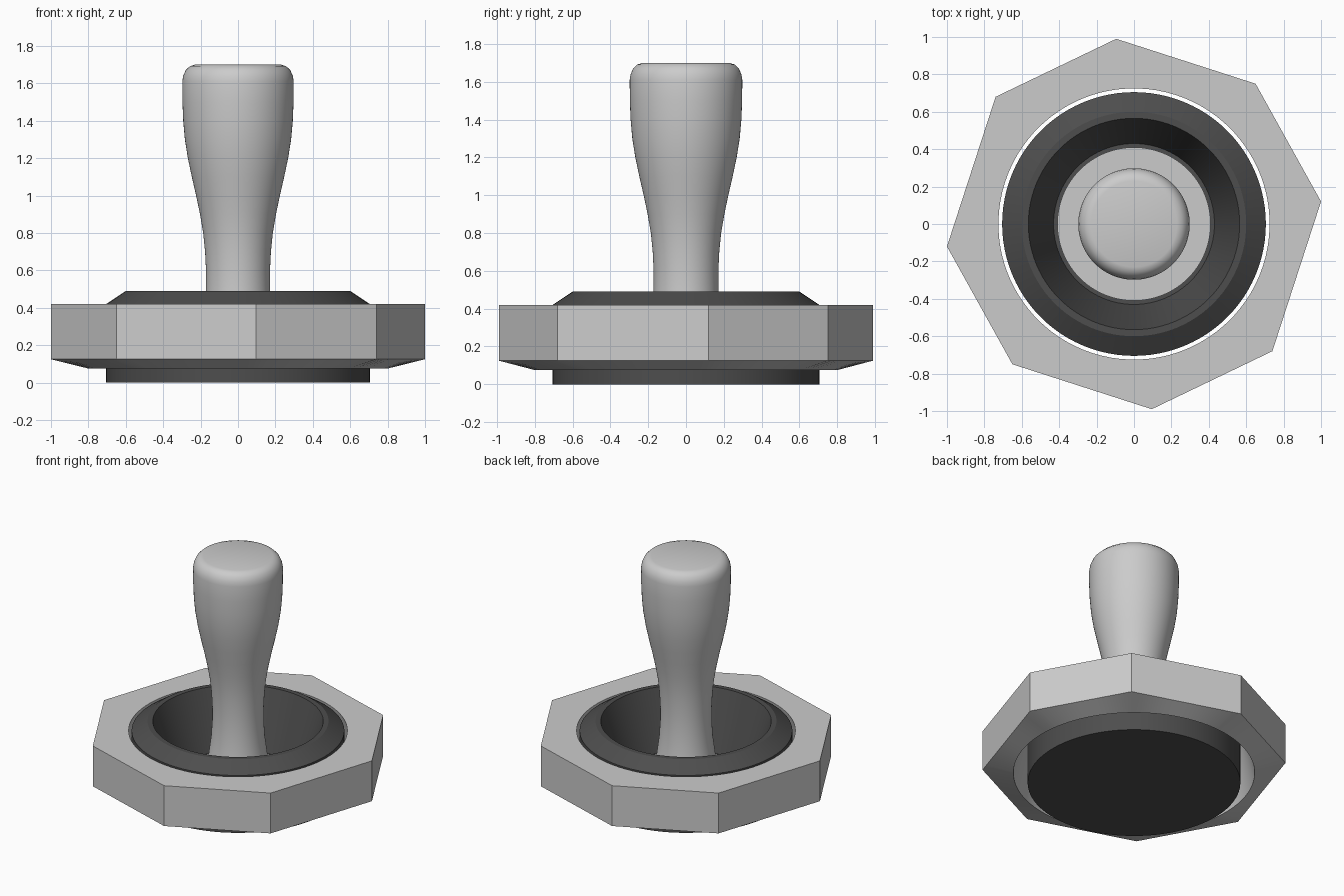
import bpy, bmesh, math

if "Cube" in bpy.data.objects:
    bpy.data.objects.remove(bpy.data.objects["Cube"])

def material(name, v):
    m = bpy.data.materials.new(name)
    m.diffuse_color = (v, v, v, 1)
    m.use_nodes = True
    m.node_tree.nodes["Principled BSDF"].inputs["Base Color"].default_value = m.diffuse_color
    return m

light = material("light grey", 0.6)
dark = material("dark rubber", 0.075)

def make(name, bm, mat, angle):
    bmesh.ops.remove_doubles(bm, verts=bm.verts, dist=1e-5)
    bmesh.ops.recalc_face_normals(bm, faces=bm.faces)
    me = bpy.data.meshes.new(name)
    bm.to_mesh(me)
    bm.free()
    me.materials.append(mat)
    ob = bpy.data.objects.new(name, me)
    bpy.context.collection.objects.link(ob)
    bpy.ops.object.select_all(action='DESELECT')
    ob.select_set(True)
    bpy.context.view_layer.objects.active = ob
    bpy.ops.object.shade_smooth_by_angle(angle=math.radians(angle))

def lathe(name, profile, mat, angle=30, steps=96):
    bm = bmesh.new()
    vs = [bm.verts.new((r, 0, z)) for r, z in profile]
    es = [bm.edges.new(p) for p in zip(vs, vs[1:])]
    bmesh.ops.spin(bm, geom=vs + es, cent=(0, 0, 0), axis=(0, 0, 1),
                   angle=math.tau, steps=steps)
    make(name, bm, mat, angle)

# Hollow rubber cup with a sloping lip
lathe("rubber_cup", [(0, 0), (.705, 0), (.705, .42), (.60, .49), (.565, .49),
                     (.43, .075), (0, .075)], dark)

# Handle with flared foot disc and rounded top
lathe("handle", [(0, .07), (.41, .07), (.41, .085), (.235, .085), (.215, .15),
                 (.195, .25), (.178, .38), (.171, .5), (.171, .6), (.176, .7),
                 (.186, .8), (.203, .9), (.224, 1.0), (.247, 1.1), (.268, 1.2),
                 (.284, 1.3), (.293, 1.4), (.297, 1.5), (.298, 1.61),
                 (.293, 1.64), (.28, 1.67), (.257, 1.692), (.23, 1.70),
                 (0, 1.70)], light, 32)

# Eight-sided collar: half the corners, the rest by a half turn
half = [(1, .12), (.65, .75), (-.095, .99), (-.74, .68)]
corners = half + [(-x, -y) for x, y in half]
SUB = 12
outline, angles = [], []
for i, (ax, ay) in enumerate(corners):
    bx, by = corners[(i + 1) % 8]
    for k in range(SUB):
        t = k / SUB
        x, y = ax + (bx - ax) * t, ay + (by - ay) * t
        outline.append((x, y))
        angles.append(math.atan2(y, x))

def circle(r):
    return [(r * math.cos(a), r * math.sin(a)) for a in angles]

bm = bmesh.new()
loops = [[bm.verts.new((x, y, z)) for x, y in pts] for pts, z in
         ((circle(.80), .075), (outline, .125), (outline, .42), (circle(.725), .42))]
n = len(outline)
for a, b in zip(loops, loops[1:] + loops[:1]):
    for i in range(n):
        j = (i + 1) % n
        bm.faces.new((a[i], a[j], b[j], b[i]))
make("octagonal_collar", bm, light, 25)
